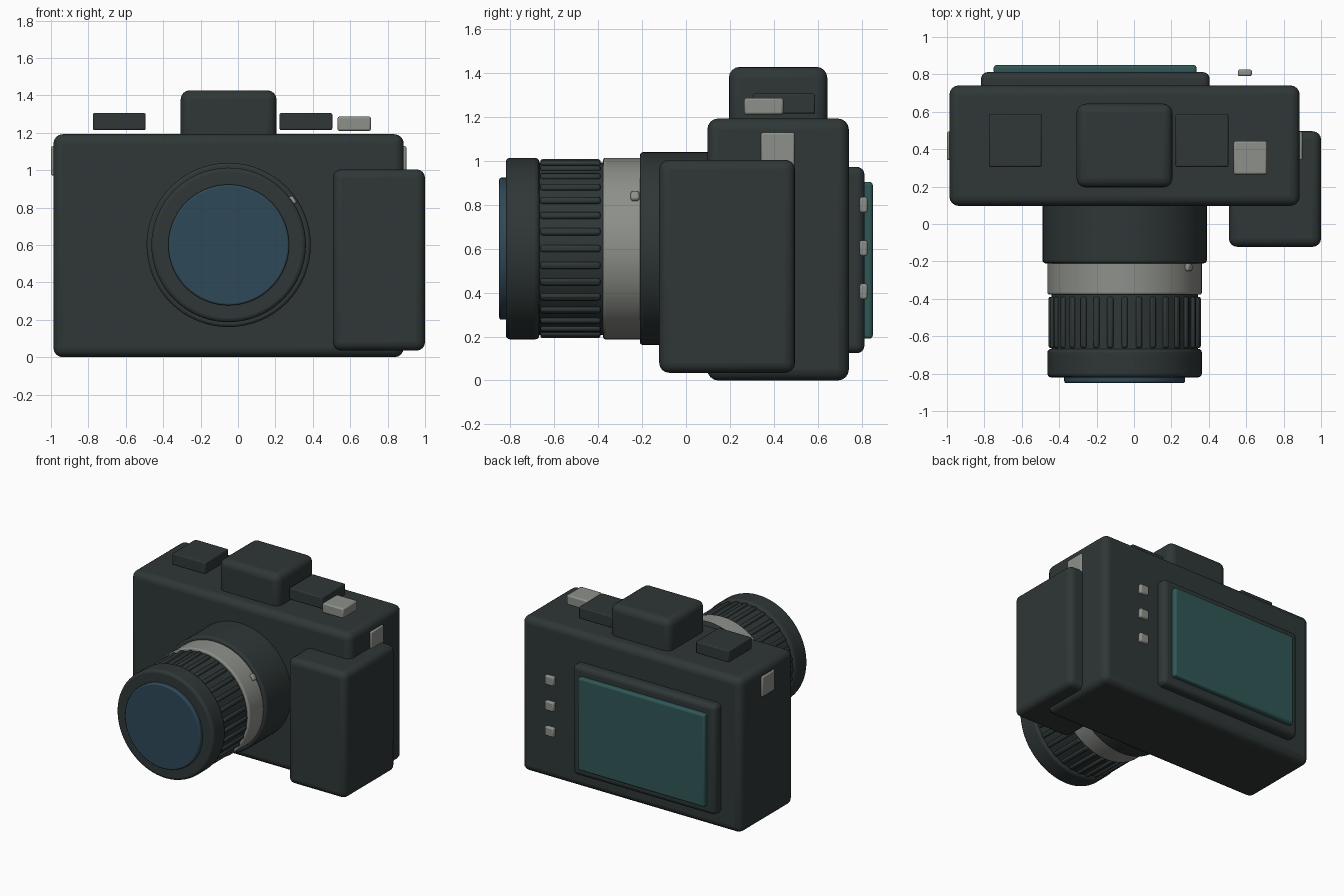
import bpy
import math
from mathutils import Matrix, Vector

cube = bpy.data.objects.get("Cube")
if cube:
    bpy.data.objects.remove(cube, do_unlink=True)


def material(name, rgb):
    mat = bpy.data.materials.new(name)
    mat.use_nodes = True
    colour = (*rgb, 1)
    mat.diffuse_color = colour
    mat.node_tree.nodes["Principled BSDF"].inputs["Base Color"].default_value = colour
    return mat


DARK = material("charcoal", (0.028, 0.038, 0.037))
SILVER = material("silver grey", (0.27, 0.28, 0.255))
GLASS = material("blue glass", (0.028, 0.066, 0.098))
SCREEN = material("teal screen", (0.03, 0.095, 0.095))

LENS_X, LENS_Z = -0.05, 0.6


def finish(obj, name, mat, bevel, segments=4):
    obj.name = name
    obj.data.materials.append(mat)
    mod = obj.modifiers.new("Rounded edges", "BEVEL")
    mod.width = bevel
    mod.segments = segments
    mod.limit_method = "ANGLE"
    mod.angle_limit = math.radians(40)
    bpy.ops.object.shade_smooth_by_angle(angle=math.radians(35))
    return obj


def box(name, x, y, z, mat, bevel, segments=4):
    """Rounded box from its (low, high) range on each axis."""
    bpy.ops.mesh.primitive_cube_add(size=1)
    obj = bpy.context.object
    spans = (x, y, z)
    size = Matrix.Diagonal([hi - lo for lo, hi in spans] + [1])
    obj.data.transform(size)
    obj.location = [(lo + hi) / 2 for lo, hi in spans]
    return finish(obj, name, mat, bevel, segments)


def barrel(name, radius, y, mat, bevel):
    """Lens section along the y axis."""
    bpy.ops.mesh.primitive_cylinder_add(vertices=64, radius=radius, depth=y[1] - y[0])
    obj = bpy.context.object
    obj.data.transform(Matrix.Rotation(math.pi / 2, 4, "X"))
    obj.location = (LENS_X, (y[0] + y[1]) / 2, LENS_Z)
    return finish(obj, name, mat, bevel, 3)


def around_lens(obj, radius, y, angle):
    """Place a part on the lens barrel, turned to face outward."""
    obj.rotation_euler.y = -angle
    obj.location = Vector((LENS_X + radius * math.cos(angle), y,
                           LENS_Z + radius * math.sin(angle)))


# Body, viewfinder hump and hand grip
box("body", (-0.987, 0.886), (0.097, 0.741), (0, 1.192), DARK, 0.05)
box("viewfinder_hump", (-0.307, 0.206), (0.195, 0.643), (1.1, 1.427), DARK, 0.05)
box("hand_grip", (0.507, 1.0), (-0.122, 0.496), (0.035, 1.004), DARK, 0.045)

# Top controls, sitting just proud of the body
for name, x in (("left_dial", -0.635), ("right_dial", 0.363)):
    box(name, (x - 0.141, x + 0.141), (0.305, 0.588), (1.214, 1.305), DARK, 0.008, 2)
box("shutter_button", (0.532, 0.711), (0.265, 0.443), (1.21, 1.286), SILVER, 0.01, 2)

# Strap plates on both sides
for name, x in (("right_strap_plate", -0.97), ("left_strap_plate", 0.87)):
    box(name, (x - 0.03, x + 0.03), (0.341, 0.494), (0.972, 1.128), SILVER, 0.008, 2)

# Rear screen and buttons
box("screen_bezel", (-0.818, 0.404), (0.70, 0.812), (0.124, 0.972), DARK, 0.035)
box("screen", (-0.75, 0.334), (0.80, 0.85), (0.19, 0.904), SCREEN, 0.015, 3)
for i in range(3):
    z = 0.405 + 0.197 * i
    box(f"rear_button_{i + 1}", (0.555, 0.63), (0.79, 0.826),
        (z - 0.036, z + 0.036), SILVER, 0.01, 2)

# Lens barrel, from the body forward
barrel("lens_mount", 0.439, (-0.21, 0.15), DARK, 0.015)
barrel("silver_ring", 0.413, (-0.377, -0.19), SILVER, 0.01)
barrel("focus_ring", 0.392, (-0.68, -0.36), DARK, 0.005)
barrel("front_ring", 0.413, (-0.82, -0.667), DARK, 0.02)
barrel("front_glass", 0.323, (-0.85, -0.80), GLASS, 0.01)

# Ribs around the focus ring, sharing one mesh
RIBS = 32
for i in range(RIBS):
    rib = box(f"focus_rib_{i + 1}", (-0.016, 0.016), (-0.137, 0.137),
              (-0.016, 0.016), DARK, 0.01, 2)
    around_lens(rib, 0.391, -0.526, 2 * math.pi * i / RIBS)

# Alignment knob on the silver ring
knob = box("alignment_knob", (-0.02, 0.02), (-0.02, 0.02), (-0.024, 0.024), SILVER, 0.012, 3)
around_lens(knob, 0.411, -0.232, math.radians(35))
